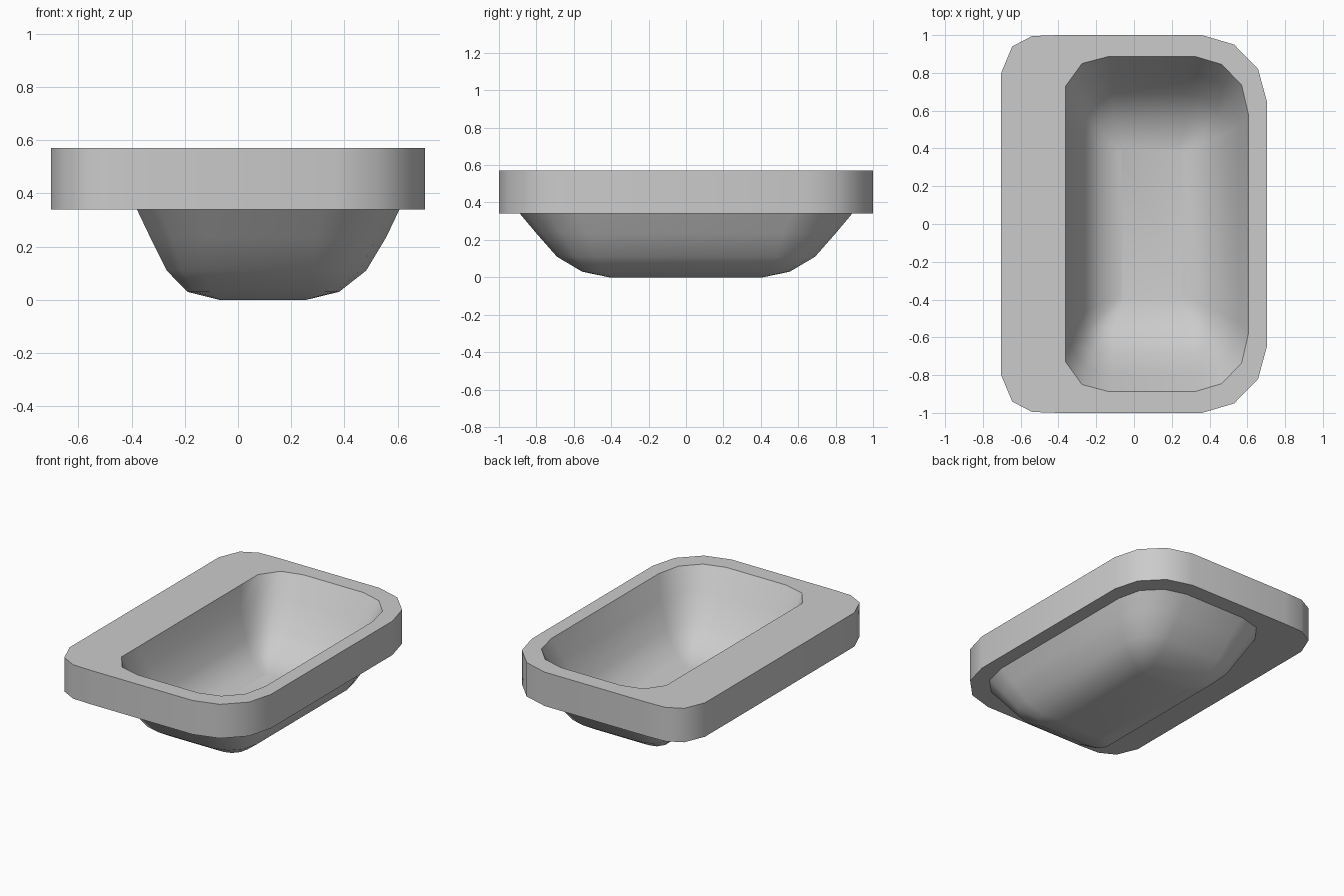
import bpy, bmesh, math

if "Cube" in bpy.data.objects:
    bpy.data.objects.remove(bpy.data.objects["Cube"])

# Half outlines (+y side), from right to left; mirrored in y to close the loop
rim_half = [(0.703, 0.65), (0.657, 0.82), (0.53, 0.95), (0.36, 1.0),
            (-0.40, 1.0), (-0.54, 0.995), (-0.645, 0.94), (-0.703, 0.80)]
bowl_half = [(0.607, 0.575), (0.57, 0.735), (0.465, 0.845), (0.32, 0.888),
             (-0.13, 0.888), (-0.275, 0.85), (-0.362, 0.73), (-0.362, 0.55)]

# Bowl outside: height, left x, right x, half length in y, corner squareness
levels = [(0.0, -0.07, 0.257, 0.41, 0.7), (0.03, -0.19, 0.38, 0.555, 0.4),
          (0.11, -0.268, 0.482, 0.69, 0.15), (0.235, -0.33, 0.557, 0.80, 0.0),
          (0.34, -0.38, 0.607, 0.888, 0.0)]
FLOOR = 0.10   # height of the inside floor


def close(half):
    return half + [(x, -y) for x, y in reversed(half)]


def bowl_ring(z, left, right, length, square):
    """Opening outline squeezed to the given extents, corners pulled square."""
    sx = (right - left) / (0.607 + 0.362)
    half = []
    for i, (x, y) in enumerate(bowl_half):
        px, py = left + (x + 0.362) * sx, y * length / 0.888
        cx = right if i < 4 else left
        half.append((px + (cx - px) * square, py + (length - py) * square))
    return [(x, y, z) for x, y in close(half)]


def at(outline, z):
    return [(x, y, z) for x, y in outline]


# Rings run from the underside floor, out around the rim, down to the inside floor
under = [bowl_ring(*lv) for lv in levels]
rim, opening = close(rim_half), close(bowl_half)
stretch = (0.57 - FLOOR) / 0.34
inner = [[(x, y, FLOOR + z * stretch) for x, y, z in ring]
         for ring in reversed(under[:-1])]
rings = under + [at(rim, 0.34), at(rim, 0.57), at(opening, 0.57)] + inner

bm = bmesh.new()
loops = [[bm.verts.new(p) for p in ring] for ring in rings]
n = len(rim)
for a, b in zip(loops, loops[1:]):
    for i in range(n):
        j = (i + 1) % n
        bm.faces.new((a[i], a[j], b[j], b[i]))
bm.faces.new(loops[0][::-1])
bm.faces.new(loops[-1])
bmesh.ops.recalc_face_normals(bm, faces=bm.faces)

# Basin with deck
mesh = bpy.data.meshes.new("basin")
bm.to_mesh(mesh)
bm.free()
basin = bpy.data.objects.new("basin", mesh)
bpy.context.collection.objects.link(basin)
bpy.context.view_layer.objects.active = basin
basin.select_set(True)
bpy.ops.object.shade_smooth_by_angle(angle=math.radians(48))
